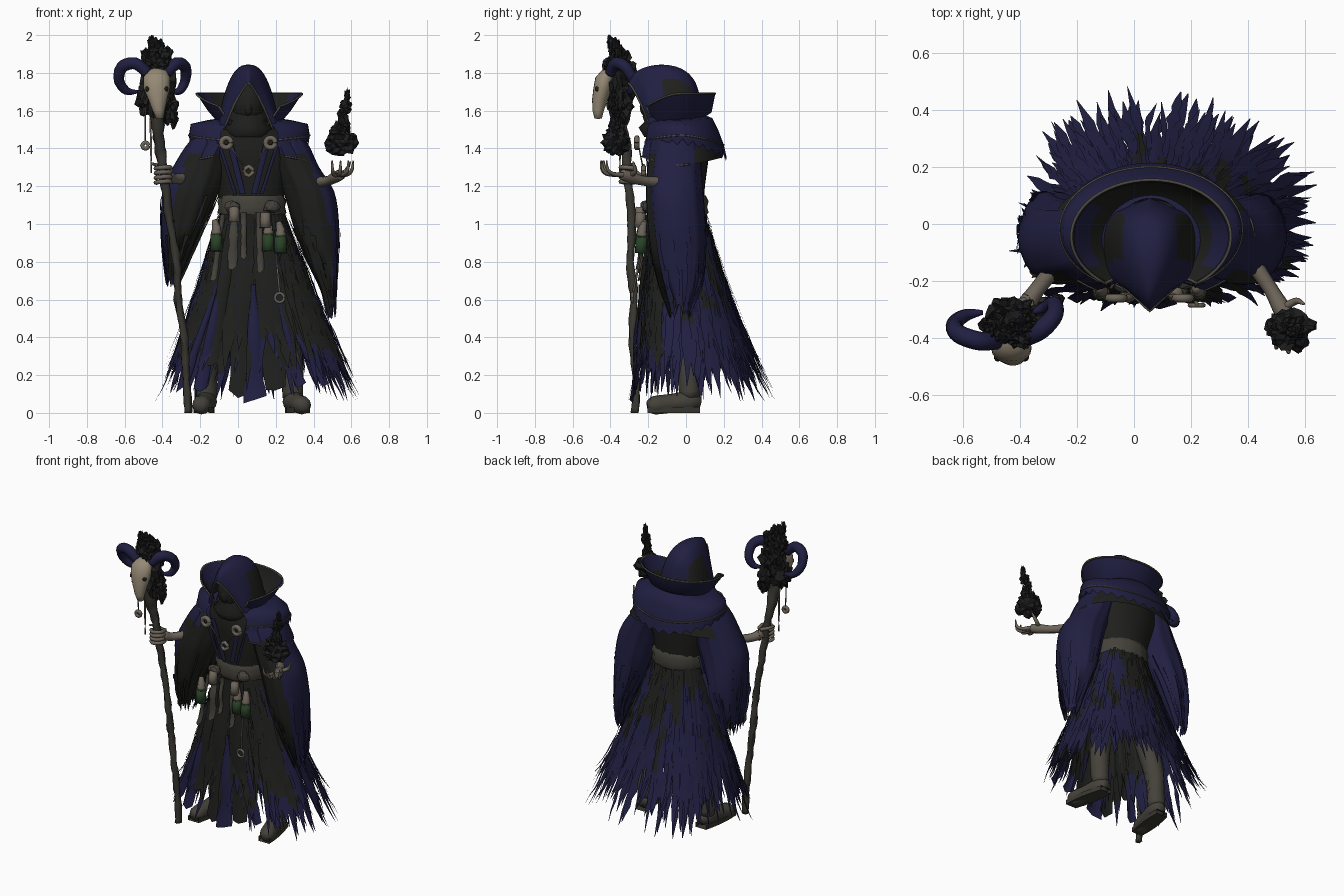
import bpy, bmesh, math, random
from mathutils import Vector, noise
random.seed(7)
R = random.uniform
PI = math.pi

def mat(name, c):
    m = bpy.data.materials.new(name)
    m.diffuse_color = (*c, 1)
    return m
BLUE = mat("midnight blue cloth", (.0145, .0135, .052))
BLACK = mat("black cloth", (.0135, .0135, .012))
FLAME = mat("black flame", (.012, .012, .012))
SASH = mat("grey brown leather", (.058, .054, .042))
WOOD = mat("dark wood", (.040, .038, .030))
BONE = mat("bone", (.30, .25, .175))
SKIN = mat("pale skin", (.15, .127, .10))
GREEN = mat("green glass", (.022, .055, .020))
TRIM = mat("dull metal trim", (.075, .068, .048))

def build(name, grids, mats, rule=None, smooth=True):
    """One object from (rows, closed) grids; rule(centre) picks the material."""
    V, F = [], []
    for rows, closed in grids:
        b, n = len(V), len(rows[0])
        for r in rows:
            V += [tuple(p) for p in r]
        for i in range(len(rows) - 1):
            for j in range(n if closed else n - 1):
                k = (j + 1) % n
                F.append((b+i*n+j, b+i*n+k, b+(i+1)*n+k, b+(i+1)*n+j))
    me = bpy.data.meshes.new(name)
    me.from_pydata(V, [], F)
    for m in mats:
        me.materials.append(m)
    bm = bmesh.new()
    bm.from_mesh(me)
    bmesh.ops.recalc_face_normals(bm, faces=bm.faces)
    for f in bm.faces:
        f.smooth = smooth
        if rule:
            f.material_index = rule(f.calc_center_median())
    bm.to_mesh(me)
    bm.free()
    ob = bpy.data.objects.new(name, me)
    bpy.context.collection.objects.link(ob)
    return ob

def spline(pts, n=5):
    """Catmull-Rom resample of tuples of any length."""
    P = [pts[0]] + list(pts) + [pts[-1]]
    out = []
    for a, b, c, d in zip(P, P[1:], P[2:], P[3:]):
        for k in range(n):
            t = k / n
            out.append([.5*(2*q + (r-p)*t + (2*p-5*q+4*r-s)*t*t + (3*q-p-3*r+s)*t**3)
                        for p, q, r, s in zip(a, b, c, d)])
    return out + [list(pts[-1])]

def tube_grid(pts, sides=8, n=5, knot=0):
    """pts are (x, y, z, radius)."""
    P = spline(pts, n)
    rows = []
    for i, p in enumerate(P):
        d = Vector(P[min(i+1, len(P)-1)][:3]) - Vector(P[max(i-1, 0)][:3])
        q = d.to_track_quat('Z', 'Y')
        ring = []
        for j in range(sides):
            a = 2*PI*j/sides
            r = p[3] * (1 + knot*noise.noise(Vector((j*.8, i*.45, 1.3))))
            ring.append(Vector(p[:3]) + q @ Vector((r*math.cos(a), r*math.sin(a), 0)))
        rows.append(ring)
    c0, c1 = Vector(P[0][:3]), Vector(P[-1][:3])
    return ([[c0]*sides] + rows + [[c1]*sides], True)

def tubes(name, paths, m, sides=8, n=5, knot=0):
    return build(name, [tube_grid(p, sides, n, knot) for p in paths], [m])

def ellipse_rows(rings, n=32, wob=0):
    """rings are (cx, cy, z, rx, ry)."""
    return [[(cx+rx*math.cos(2*PI*j/n)*(1+wob*math.sin(j*2.6+z*9)),
              cy+ry*math.sin(2*PI*j/n)*(1+wob*math.sin(j*2.6+z*9)), z)
             for j in range(n)] for cx, cy, z, rx, ry in rings]

def blobs(name, specs, m, rough=0, sub=3):
    """specs are (x, y, z, sx, sy, sz); rough adds craggy noise."""
    bm = bmesh.new()
    for x, y, z, sx, sy, sz in specs:
        vs = bmesh.ops.create_icosphere(bm, subdivisions=sub, radius=1)['verts']
        for v in vs:
            k = 1 + rough*noise.noise(v.co*2.6 + Vector((x, y, z))*20)
            v.co = Vector((x+v.co.x*sx*k, y+v.co.y*sy*k, z+v.co.z*sz*k))
    for f in bm.faces:
        f.smooth = rough == 0
    me = bpy.data.meshes.new(name)
    bm.to_mesh(me)
    me.materials.append(m)
    bpy.context.collection.objects.link(bpy.data.objects.new(name, me))

def ring_path(c, r, t, n=12):
    return [(c[0]+r*math.cos(2*PI*i/n), c[1], c[2]+r*math.sin(2*PI*i/n), t) for i in range(n+1)]

# --- skirt: jagged pleated sheet with many ragged strips over it
def skirt(th, z, out=0):
    t = 1.1 - z
    c, s = math.cos(th), math.sin(th)
    rx = .165 + (.36 if c > 0 else .29)*t + out
    ry = (.135 + .26*t + .08*t*t if s > 0 else .15 + .07*t) + out
    return Vector((.075 + rx*math.copysign(abs(c)**.85, c),
                   -.04 + ry*math.copysign(abs(s)**.85, s), z))
def cloth_rule(c):
    front = c.y < -.12
    k = noise.noise(Vector((c.x*14, c.y*14, c.z*1.5)))
    if front:
        return 0 if c.z < .3 + .3*k else 1
    return 0 if c.z < .8 + .75*k else 1
N = 110
hem = [R(.2, .5) if j % 2 else R(.35, .65) for j in range(N)]
rows = []
for i in range(15):
    u = i/14
    rows.append([skirt(2*PI*j/N, 1.12 + (hem[j]-1.12)*u, .016*math.sin(j*1.9)*u - .008) for j in range(N)])
build("skirt_lining", [(rows, True)], [BLUE, BLACK], cloth_rule)
grids = []
for i in range(230):
    th = 2*PI*(i + R(-.4, .4))/230
    z0, z1 = R(.6, 1.08), R(.06, .3)
    if math.sin(th) < -.5:
        z1 = R(.06, .38)
    w, out, drift = R(.009, .021), R(-.03, .03), R(-.09, .09)
    ph, amp, flick = R(0, 6), R(.004, .018), R(0, .035)
    rows = []
    for k in range(13):
        u = k/12
        ww = w*(.5 + 1.2*u)*R(.45, 1.2) if k < 10 else w*(1, .55, .08)[k-10]
        a = th + drift*u*u + amp*math.sin(ph + 7*u)*u
        p = skirt(a, z0+(z1-z0)*u, out*u + R(-.004, .008) + flick*u**5)
        t = (skirt(a+.03, p.z) - skirt(a-.03, p.z)).normalized()
        rows.append([p - t*ww, p + t*ww])
    grids.append((rows, False))
build("skirt_tatters", grids, [BLUE, BLACK], cloth_rule)

# --- hanging panels on the skirt front: (x top, x bottom, z top, z bottom, half width top, bottom)
def panels(name, specs, m):
    g = []
    for xa, xb, za, zb, wa, wb, y in specs:
        rows = []
        for k in range(11):
            u = k/10
            x, z, w = xa+(xb-xa)*u, za+(zb-za)*u, (wa+(wb-wa)*u)*R(.85, 1.1)
            yy = y - .07*(1.1-z) + .006*math.sin(k)
            e = R(-.03, .03) if k == 10 else 0
            rows.append([(x-w, yy+.012, z+e), (x, yy-.006, z-e), (x+w, yy+.012, z-e+.02*(k == 10))])
        g.append((rows, False))
    build(name, g, [m])
panels("front_panels_black", [(.05, .0, 1.05, .1, .05, .05, -.205), (.13, .2, 1.05, .12, .05, .06, -.205),
                              (-.03, -.14, 1.0, .25, .03, .04, -.2)], BLACK)
panels("front_panels_blue", [(.08, .09, .68, .06, .012, .06, -.217), (-.08, -.2, .75, .12, .012, .04, -.2),
                             (-.1, -.3, .7, .12, .01, .03, -.18), (.2, .33, .65, .14, .01, .03, -.2),
                             (.26, .45, .5, .16, .01, .03, -.17)], BLUE)
panels("belt_ribbons", [(-.02, -.03, 1.06, .76, .022, .028, -.235), (.03, .03, 1.06, .82, .015, .018, -.23),
                        (-.08, -.13, 1.05, .7, .012, .018, -.22), (.11, .12, 1.06, .74, .015, .02, -.228)], SASH)

# --- torso, lapels, sash
build("torso", [(ellipse_rows([(.07, -.04, 1.02, .16, .13), (.07, -.04, 1.2, .18, .14), (.065, -.04, 1.35, .23, .16),
      (.06, -.04, 1.46, .23, .165), (.055, -.04, 1.53, .16, .14), (.05, -.05, 1.6, .09, .1)]), True)], [BLACK])
lap = []
for s in (-1, 1):
    for x0, x1, w in ((.10, .03, .016), (.16, .07, .009)):
        lap.append(([[(.055+s*(x0+(x1-x0)*u+d), -.212+.025*u-.008*(d == 0), 1.44-.28*u)
                      for d in (-w, 0, w)] for u in (0, .25, .5, .75, 1)], False))
build("coat_lapels", lap, [BLUE])
build("sash", [(ellipse_rows([(.075, -.045, 1.04, .165, .145), (.075, -.045, 1.06, .182, .163), (.075, -.045, 1.09, .175, .155),
      (.075, -.045, 1.12, .182, .163), (.075, -.045, 1.15, .168, .148)], 40, .025), True)], [SASH])
blobs("sash_knots", [(-.03, -.215, 1.09, .04, .03, .035), (.18, -.2, 1.09, .045, .03, .035)], SASH, .3, 2)

# --- sleeves: black inside the cuff, blue outside, ragged hems
def sleeve(name, prof, sgn):
    P, n = spline(prof, 4), 30
    rows = []
    for i, (z, xi, xo, yc, ry) in enumerate(P):
        u = max(0, i/(len(P)-1) - .45)
        rows.append([((xi+xo)/2 + sgn*abs(xo-xi)/2*math.cos(2*PI*j/n),
                      yc + ry*math.sin(2*PI*j/n)*(1+.07*math.sin(j*2.2)),
                      z + u*(.16 if j % 2 else -.1)*abs(math.sin(j*5.3))) for j in range(n)])
    mid = lambda z: min(P, key=lambda p: abs(p[0]-z))
    def rule(c):
        z, xi, xo, yc, ry = mid(c.z)
        return 1 if c.y < yc + .2*ry and (c.x-xi)/(xo-xi) < .8 and c.z < 1.38 else 0
    g = [(rows, True)]
    for i in range(34):   # hem strips
        a, k0 = R(0, 2*PI), random.randint(len(P)//2, len(P)-7)
        strip, dz = [], R(-.05, .08)
        for k in range(k0, len(P)):
            z, xi, xo, yc, ry = P[k]
            w = R(.006, .014)*(1 if k < len(P)-1 else .1)
            z += dz*(k-k0)/(len(P)-k0)
            x = (xi+xo)/2 + sgn*(abs(xo-xi)/2+.006)*math.cos(a)
            y = yc + (ry+.006)*math.sin(a)
            strip.append([(x+w*math.sin(a), y-w*math.cos(a), z-.02), (x-w*math.sin(a), y+w*math.cos(a), z-.02)])
        g.append((strip, False))
    build(name, g, [BLUE, BLACK], rule)
sleeve("sleeve_left", [(1.52, -.10, -.16, -.03, .09), (1.44, -.06, -.255, -.05, .13), (1.3, -.06, -.345, -.06, .14),
       (1.17, -.10, -.40, -.06, .15), (1.0, -.18, -.405, -.04, .15), (.86, -.25, -.395, -.03, .13), (.72, -.32, -.375, -.02, .09)], -1)
sleeve("sleeve_right", [(1.52, .2, .26, -.03, .09), (1.44, .17, .36, -.05, .13), (1.3, .2, .43, -.06, .14), (1.17, .24, .51, -.06, .15),
       (1.0, .29, .535, -.05, .15), (.85, .35, .53, -.04, .14), (.7, .43, .52, -.03, .11), (.56, .48, .51, -.03, .05)], 1)

# --- shoulder cape and flared collar, both open at the front
def arc_rows(rings, gap, n=44):
    """rings: (z front, z side, z back, rx, ry, cy)"""
    rows = []
    for zf, zs, zb, rx, ry, cy in rings:
        r = []
        for j in range(n+1):
            a = -PI/2 + gap + (2*PI-2*gap)*j/n
            s = math.sin(a)
            z = zs + (zb-zs)*max(0, s)**1.5 + (zf-zs)*max(0, -s)**1.5
            r.append((.06+rx*math.cos(a), cy+ry*s, z))
        rows.append(r)
    return rows
def edge(row, r):
    return [(*p, r) for p in row]
cape = arc_rows([(1.55, 1.56, 1.58, .13, .14, -.05), (1.54, 1.55, 1.56, .22, .18, -.04), (1.48, 1.53, 1.5, .31, .2, -.03),
                 (1.44, 1.47, 1.42, .32, .22, -.02), (1.40, 1.43, 1.34, .315, .235, -.02)], .5)
for j, p in enumerate(cape[-1]):
    cape[-1][j] = (p[0], p[1], p[2] + (.02 if j % 2 else -.01))
build("shoulder_cape", [(cape, False)], [BLUE])
lower = arc_rows([(1.45, 1.46, 1.44, .27, .2, -.04), (1.40, 1.39, 1.38, .325, .22, -.04), (1.37, 1.31, 1.35, .36, .225, -.04)], .55)
build("lower_cape", [(lower, False)], [BLUE, BLACK], lambda c: 1 if c.y > .05 else 0)
collar = arc_rows([(1.52, 1.53, 1.56, .16, .15, -.06), (1.56, 1.60, 1.59, .22, .18, -.045), (1.60, 1.69, 1.69, .28, .2, -.045)], .62)
inner = [[(.06+(x-.06)*.97, -.05+(y+.05)*.96, z+.004) for x, y, z in r] for r in collar]
build("collar_outside", [(collar, False)], [BLUE])
build("collar_lining", [(inner, False)], [BLUE, BLACK], lambda c: 1 if abs(c.x-.06) < .2 else 0)
tubes("cape_trim", [edge(collar[-1], .006), edge(cape[-2], .005), edge(lower[-1][:12], .005), edge(lower[-1][-12:], .005),
      edge([r[0] for r in collar], .006), edge([r[-1] for r in collar], .006)], TRIM, 5, 1)

# --- hood: arches from the brow to the nape (y, top z, half width, bottom z, power, slant)
arches = spline([(-.305, 1.745, .13, 1.50, 1.35, .12), (-.26, 1.81, .155, 1.51, 1.8, .08), (-.15, 1.843, .165, 1.52, 2.5, .04),
                 (-.03, 1.825, .165, 1.52, 2.8, 0), (.05, 1.75, .14, 1.53, 2.6, -.02), (.09, 1.6, .08, 1.53, 2.2, -.03)], 4)
hood = [[(.055+hw*a, y+sl*abs(a), zb+(zt-zb)*(1-abs(a)**p)) for a in [k/14-1 for k in range(29)]]
        for y, zt, hw, zb, p, sl in arches]
build("hood", [(hood, False)], [BLUE, BLACK],
      lambda c: 1 if abs(c.x-.055) > .09 and -.13 < c.y < .03 and c.z < 1.77 else 0)
tubes("hood_trim", [edge(hood[0], .006)], TRIM, 5, 1)
blobs("shadowed_face", [(.055, -.15, 1.64, .085, .09, .12), (.055, -.215, 1.62, .025, .03, .05)], BLACK)
build("neck_scarf", [(ellipse_rows([(.055, -.11, 1.46, .11, .11), (.055, -.12, 1.51, .13, .13), (.055, -.12, 1.54, .1, .1),
      (.055, -.12, 1.57, .11, .11), (.055, -.12, 1.61, .07, .08)], 28, .03), True)], [BLACK])

# --- brooches, pendant and skirt ring
tubes("brooches", [ring_path((x, -.26, 1.43), .026, .015) for x in (-.062, .172)], SKIN, 6, 2)
blobs("brooch_stones", [(x, -.26, 1.43, .014, .01, .014) for x in (-.062, .172)], BLACK, 0, 2)
tubes("pendant", [ring_path((.057, -.225, 1.28), .026, .012, 4), [(-.04, -.25, 1.41, .004), (.03, -.23, 1.31, .004)],
      [(.15, -.25, 1.41, .004), (.085, -.23, 1.31, .004)]], SKIN, 6, 2)
tubes("skirt_ring", [ring_path((.22, -.285, .61), .024, .008), [(.2, -.235, .85, .004), (.22, -.28, .64, .007)]], SKIN, 6, 2)

# --- vials on the belt
vials = [(-.115, .9), (.16, .9), (.225, .89), (-.02, 1.03), (.145, 1.0)]
for k, (x, z) in enumerate(vials):
    if k < 3:
        tubes(f"vial_glass_{k}", [[(x, -.235, z+.045, .031), (x, -.24, z-.045, .032)]], GREEN, 10, 2)
        tubes(f"vial_cap_{k}", [[(x-.01, -.22, z+.12, .014), (x, -.232, z+.08, .024), (x, -.235, z+.04, .032)]], SKIN, 10, 2)
    else:
        tubes(f"belt_charm_{k}", [[(x, -.24, z+.06, .026), (x, -.245, z-.02, .03)]], SKIN, 8, 2)

# --- legs and boots
for side, x, toe in (("left", -.165, -.03), ("right", .29, .05)):
    tubes("leg_"+side, [[(.075+(x-.075)*.5, -.03, .75, .08), (x-toe*.3, 0, .35, .065), (x, .02, .08, .055)]], SASH, 12)
    tubes("boot_"+side, [[(x-toe*.3, .07, .05, .035), (x, .02, .06, .055), (x+toe*.5, -.08, .05, .05),
          (x+toe, -.17, .04, .048), (x+toe*1.1, -.205, .035, .025)]], SASH, 12)
    build("sole_"+side, [([[(x+toe*u+dx*(.04+.012*math.sin(PI*u)), .075-.28*u, z) for dx, z in
          ((-1, 0), (-1, .03), (1, .03), (1, 0))] for u in (0, .25, .5, .75, 1)], True)], [WOOD], None, False)

# --- staff with ram skull, horns and dark flame
tubes("staff", [[(-.262, -.27, 0, .02), (-.275, -.265, .2, .021), (-.285, -.285, .4, .019), (-.315, -.275, .6, .022),
      (-.325, -.295, .8, .02), (-.36, -.285, 1, .022), (-.385, -.305, 1.2, .022), (-.41, -.315, 1.38, .027),
      (-.425, -.345, 1.52, .034), (-.43, -.36, 1.65, .04)]], WOOD, 10, 6, .5)
build("ram_skull", [(ellipse_rows([(-.43, -.40, 1.825, .01, .01), (-.43, -.41, 1.815, .05, .035), (-.43, -.43, 1.775, .07, .05),
      (-.43, -.44, 1.72, .07, .05), (-.425, -.455, 1.66, .05, .042), (-.42, -.465, 1.60, .032, .03),
      (-.415, -.465, 1.56, .02, .02), (-.415, -.465, 1.555, .002, .002)], 20), True)], [BONE])
blobs("skull_sockets", [(-.478, -.465, 1.715, .014, .018, .016), (-.382, -.465, 1.715, .014, .018, .016)], FLAME, 0, 2)
tubes("ram_horns", [
    [(-.48, -.41, 1.80, .03), (-.545, -.41, 1.85, .033), (-.615, -.385, 1.83, .032), (-.63, -.35, 1.76, .028), (-.59, -.32, 1.705, .022), (-.53, -.31, 1.70, .008)],
    [(-.38, -.40, 1.80, .03), (-.325, -.37, 1.85, .033), (-.28, -.32, 1.83, .031), (-.28, -.28, 1.76, .027), (-.31, -.29, 1.705, .021), (-.355, -.31, 1.70, .008)]], BLUE, 10)
blobs("staff_flame", [(-.43, -.35, 1.70, .085, .07, .14), (-.375, -.34, 1.62, .05, .05, .08), (-.49, -.36, 1.66, .045, .05, .08),
      (-.43, -.36, 1.86, .065, .055, .06), (-.48, -.36, 1.88, .03, .03, .05), (-.39, -.35, 1.89, .035, .03, .05),
      (-.44, -.38, 1.93, .035, .03, .05), (-.46, -.40, 1.96, .018, .018, .035), (-.41, -.37, 1.94, .018, .018, .035),
      (-.34, -.34, 1.56, .022, .025, .04), (-.43, -.31, 1.78, .06, .05, .08), (-.40, -.40, 1.84, .04, .035, .03)], FLAME, .75)
blobs("hand_flame", [(.545, -.37, 1.43, .078, .068, .068), (.53, -.37, 1.48, .05, .05, .06), (.56, -.38, 1.52, .032, .03, .05),
      (.545, -.37, 1.57, .02, .02, .04), (.57, -.38, 1.62, .03, .025, .04), (.578, -.385, 1.67, .015, .015, .04)], FLAME, .6)

# --- charms on the staff head
tubes("staff_charms", [[(-.49, -.39, 1.62, .004), (-.49, -.38, 1.44, .004)], ring_path((-.49, -.38, 1.415), .016, .012, 8),
      [(-.465, -.35, 1.56, .005), (-.46, -.35, 1.4, .006), (-.46, -.35, 1.27, .004)]], SKIN, 6, 3)

# --- forearms and bony hands
tubes("gripping_hand", [[(-.27, -.14, 1.24, .03), (-.34, -.23, 1.24, .028), (-.37, -.27, 1.255, .032), (-.385, -.275, 1.265, .03)]] +
      [[(-.365, -.27, z, .012), (-.36, -.32, z+.005, .012), (-.40, -.345, z+.004, .012), (-.435, -.32, z, .011), (-.43, -.285, z-.005, .008)]
       for z in (1.22, 1.245, 1.27, 1.295)] + [[(-.38, -.27, 1.29, .013), (-.43, -.28, 1.31, .011), (-.455, -.31, 1.32, .006)]], SKIN)
tubes("open_hand", [[(.42, -.14, 1.22, .03), (.48, -.23, 1.23, .026), (.52, -.30, 1.25, .032), (.545, -.34, 1.262, .028)]] +
      [[(.54+dx*.4, -.33, 1.26, .014), (.555+dx, -.385-dy, 1.265, .011), (.565+dx*1.3, -.415-dy, 1.29, .009), (.568+dx*1.4, -.42-dy, 1.335, .004)]
       for dx, dy in ((-.05, .015), (-.018, .03), (.012, .025), (.03, 0))] +
      [[(.53, -.29, 1.26, .014), (.57, -.27, 1.28, .012), (.595, -.28, 1.33, .005)]], SKIN)
